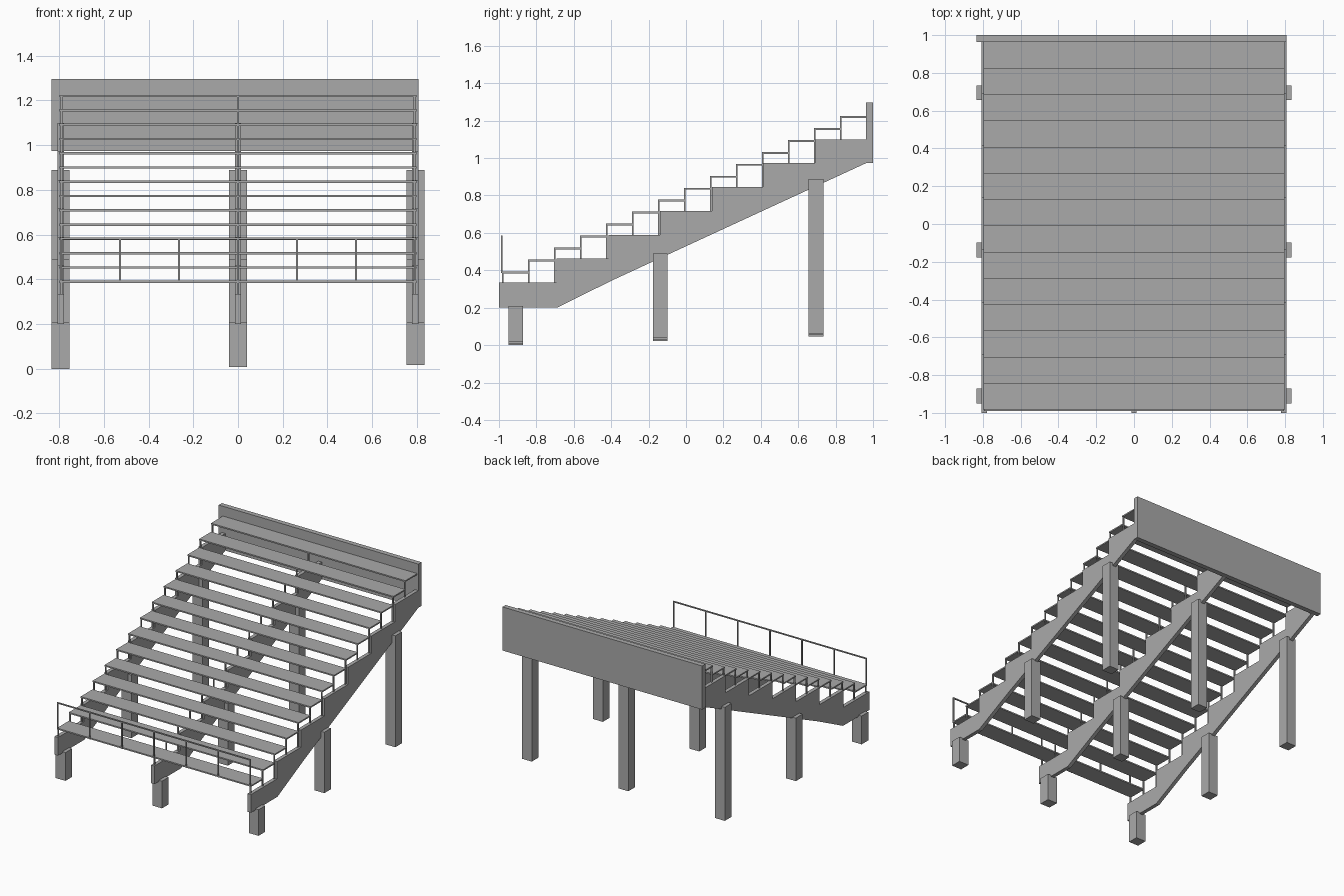
import bpy
import bmesh

if "Cube" in bpy.data.objects:
    bpy.data.objects.remove(bpy.data.objects["Cube"])

grey = bpy.data.materials.new("concrete grey")
grey.diffuse_color = (0.4, 0.4, 0.4, 1)
grey.use_nodes = True
grey.node_tree.nodes["Principled BSDF"].inputs["Base Color"].default_value = grey.diffuse_color


def finish(name, bm):
    bmesh.ops.recalc_face_normals(bm, faces=bm.faces)
    me = bpy.data.meshes.new(name)
    bm.to_mesh(me)
    bm.free()
    me.materials.append(grey)
    ob = bpy.data.objects.new(name, me)
    bpy.context.collection.objects.link(ob)
    return ob


def box(name, x0, x1, y0, y1, z0, z1):
    bm = bmesh.new()
    bmesh.ops.create_cube(bm, size=1)
    for v in bm.verts:
        v.co = (x1 if v.co.x > 0 else x0,
                y1 if v.co.y > 0 else y0,
                z1 if v.co.z > 0 else z0)
    return finish(name, bm)


# Stepped beam outline: seven treads above, sloping underside
STEP_Y = [-1.0, -0.693, -0.415, -0.138, 0.138, 0.413, 0.69]
STEP_Z = [0.335 + 0.1275 * i for i in range(7)]
END_Y = 0.963
outline = [(-1.0, 0.2), (-0.69, 0.2), (-0.395, 0.346), (END_Y, 0.973)]
for i in reversed(range(7)):
    back = STEP_Y[i + 1] if i < 6 else END_Y
    outline += [(back, STEP_Z[i]), (STEP_Y[i], STEP_Z[i])]


def beam_top(y):
    return max(z for s, z in zip(STEP_Y, STEP_Z) if s <= y)


# Beams with three support posts each
for n, x in enumerate((-0.793, 0.0, 0.793)):
    bm = bmesh.new()
    face = bm.faces.new([bm.verts.new((x - 0.014, y, z)) for y, z in outline])
    ext = bmesh.ops.extrude_face_region(bm, geom=[face])
    for v in ext["geom"]:
        if isinstance(v, bmesh.types.BMVert):
            v.co.x += 0.028
    finish("stepped_beam", bm)

    for y, z0, z1 in ((-0.91, 0.0, 0.21), (-0.138, 0.022, 0.49), (0.695, 0.045, 0.888)):
        box("support_post", x - 0.04, x + 0.04, y - 0.039, y + 0.039, z0 + 0.008 * n, z1)

# Fourteen seat planks with thin legs at the front edge
FRONT, PITCH, T = -0.985, 0.1391, 0.0045
for i in range(14):
    y = FRONT + i * PITCH
    z = 0.394 + i * 0.0639
    box("seat_plank", -0.798, 0.798, y, y + PITCH, z - 0.01, z)
    for x in (-0.79, 0.0, 0.79):
        box("seat_leg", x - T, x + T, y, y + 2 * T, beam_top(y + T) - 0.005, z - 0.005)

# Front guard rail
box("guard_rail", -0.795, 0.795, FRONT - T, FRONT + T, 0.579, 0.587)
for i in range(7):
    x = -0.791 + i * 0.2637
    box("rail_post", x - 0.004, x + 0.004, FRONT - T, FRONT + T, 0.385, 0.583)

# Tall board closing the back
box("back_board", -0.833, 0.808, END_Y, 1.0, 0.973, 1.297)
